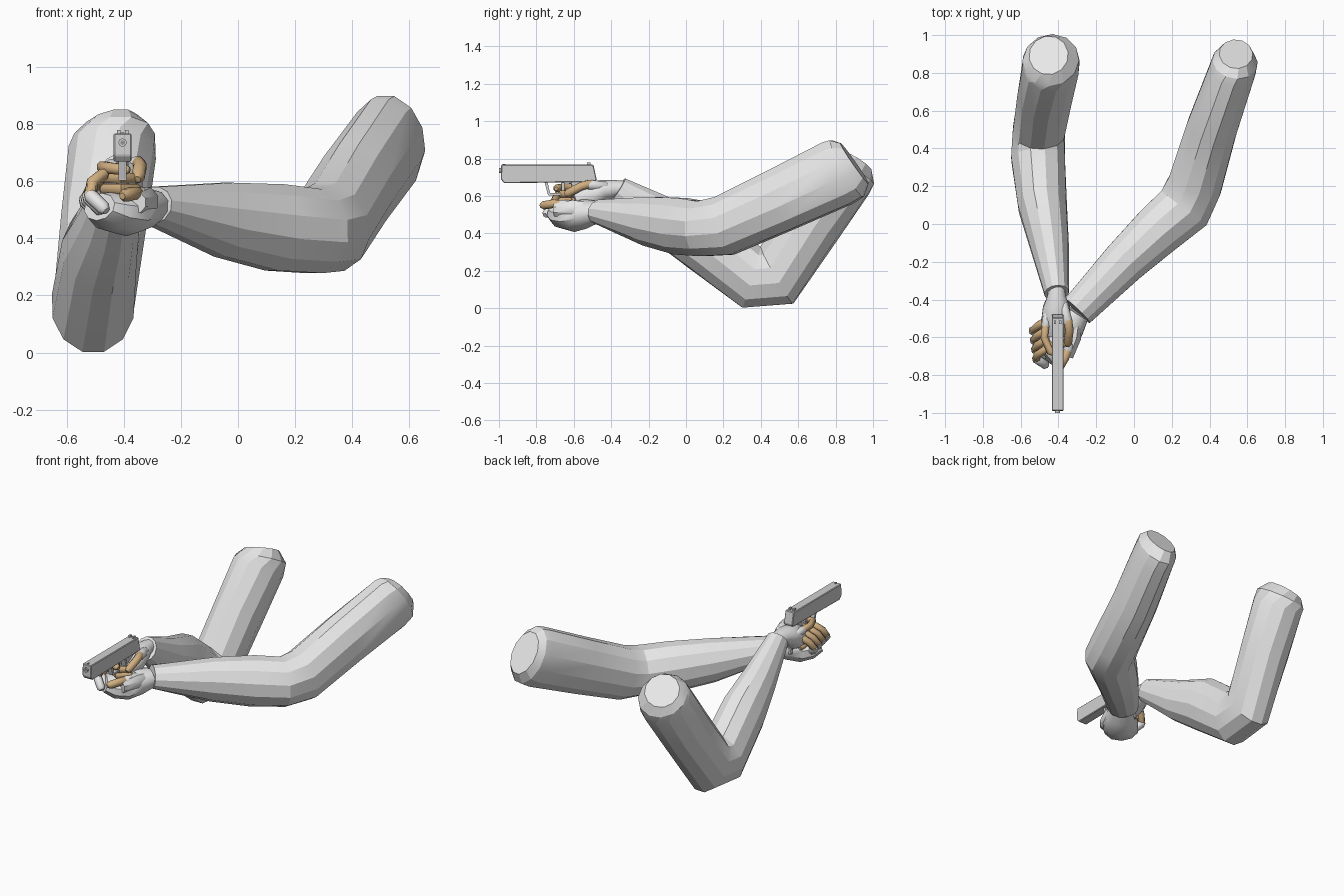
import bpy, bmesh, math
from mathutils import Vector

cube = bpy.data.objects.get("Cube")
if cube:
    bpy.data.objects.remove(cube, do_unlink=True)


def material(name, rgb):
    m = bpy.data.materials.new(name)
    m.use_nodes = True
    m.diffuse_color = (*rgb, 1)
    m.node_tree.nodes["Principled BSDF"].inputs["Base Color"].default_value = (*rgb, 1)
    return m


SLEEVE = material("pale grey", (0.8, 0.8, 0.8))
SKIN = material("tan skin", (0.64, 0.43, 0.22))
METAL = material("gun grey", (0.64, 0.64, 0.64))
DARK = material("dark grey", (0.3, 0.3, 0.3))


def finish(name, bm, mat, smooth=None):
    bmesh.ops.recalc_face_normals(bm, faces=bm.faces)
    mesh = bpy.data.meshes.new(name)
    bm.to_mesh(mesh)
    bm.free()
    mesh.materials.append(mat)
    obj = bpy.data.objects.new(name, mesh)
    bpy.context.collection.objects.link(obj)
    if smooth:
        bpy.ops.object.select_all(action="DESELECT")
        obj.select_set(True)
        bpy.context.view_layer.objects.active = obj
        bpy.ops.object.shade_smooth_by_angle(angle=math.radians(smooth))
    return obj


def loft(name, stations, mat, sides=12, smooth=None):
    """Skin rings (x, y, z, half width, half height) along a path."""
    bm = bmesh.new()
    pts = [Vector(s[:3]) for s in stations]
    rings = []
    for i, (p, s) in enumerate(zip(pts, stations)):
        t = Vector()
        if i > 0:
            t += (p - pts[i - 1]).normalized()
        if i < len(pts) - 1:
            t += (pts[i + 1] - p).normalized()
        t.normalize()
        side = t.cross(Vector((0, 0, 1))).normalized()
        up = side.cross(t)
        ring = []
        for k in range(sides):
            a = math.tau * (k + 0.5) / sides
            ring.append(bm.verts.new(p + side * s[3] * math.cos(a) + up * s[4] * math.sin(a)))
        rings.append(ring)
    for a, b in zip(rings, rings[1:]):
        for k in range(sides):
            j = (k + 1) % sides
            bm.faces.new((a[k], a[j], b[j], b[k]))
    bm.faces.new(rings[0])
    bm.faces.new(rings[-1])
    return finish(name, bm, mat, smooth)


def finger(name, points, r, mat=SKIN):
    """Finger with rounded ends through a few knuckle points."""
    p = [Vector(q) for q in points]
    d0, d1 = (p[0] - p[1]).normalized(), (p[-1] - p[-2]).normalized()
    st = [(*(p[0] + d0 * r * 0.6), r * 0.6, r * 0.6)]
    st += [(*q, r, r) for q in p]
    st += [(*(p[-1] + d1 * r * 0.8), r * 0.5, r * 0.5)]
    return loft(name, st, mat, 8, 50)


def plate(name, profile, x, half, mat, bevel=0):
    """Extrude a (y, z) side profile across x."""
    bm = bmesh.new()
    f = bm.faces.new([bm.verts.new((x - half, y, z)) for y, z in profile])
    out = bmesh.ops.extrude_face_region(bm, geom=[f])
    bmesh.ops.translate(bm, vec=(2 * half, 0, 0),
                        verts=[v for v in out["geom"] if isinstance(v, bmesh.types.BMVert)])
    obj = finish(name, bm, mat)
    if bevel:
        mod = obj.modifiers.new("edge", "BEVEL")
        mod.width, mod.segments = bevel, 1
    return obj


def box(name, x, y0, y1, z0, z1, half, mat):
    return plate(name, [(y0, z0), (y1, z0), (y1, z1), (y0, z1)], x, half, mat)


# Sleeved arms, wrist to shoulder
loft("left_arm", [
    (-0.30, -0.46, 0.515, 0.095, 0.068), (-0.05, -0.2, 0.465, 0.122, 0.135),
    (0.13, -0.03, 0.438, 0.142, 0.157), (0.265, 0.085, 0.425, 0.155, 0.152),
    (0.322, 0.205, 0.44, 0.148, 0.165), (0.41, 0.5, 0.575, 0.138, 0.175),
    (0.52, 0.81, 0.722, 0.127, 0.187), (0.535, 0.86, 0.747, 0.122, 0.18),
    (0.54, 0.9, 0.775, 0.09, 0.135)], SLEEVE, 12, 22)
loft("right_arm", [
    (-0.41, -0.365, 0.632, 0.066, 0.075), (-0.45, -0.1, 0.46, 0.107, 0.13),
    (-0.485, 0.1, 0.355, 0.133, 0.168), (-0.508, 0.35, 0.165, 0.147, 0.175),
    (-0.505, 0.485, 0.175, 0.142, 0.18), (-0.47, 0.68, 0.46, 0.15, 0.163),
    (-0.44, 0.84, 0.70, 0.155, 0.168), (-0.44, 0.868, 0.745, 0.15, 0.16),
    (-0.452, 0.893, 0.79, 0.105, 0.12)], SLEEVE, 12, 22)

# Gloved palms
loft("right_glove", [
    (-0.41, -0.32, 0.635, 0.043, 0.045), (-0.41, -0.38, 0.638, 0.05, 0.047),
    (-0.41, -0.44, 0.63, 0.075, 0.057), (-0.412, -0.51, 0.60, 0.082, 0.078),
    (-0.42, -0.58, 0.575, 0.065, 0.065)], SLEEVE, 10, 40)
loft("left_glove", [
    (-0.30, -0.47, 0.515, 0.07, 0.058), (-0.345, -0.54, 0.505, 0.09, 0.08),
    (-0.395, -0.60, 0.487, 0.113, 0.08), (-0.445, -0.65, 0.493, 0.107, 0.07),
    (-0.485, -0.69, 0.51, 0.075, 0.05)], SLEEVE, 10, 40)
loft("left_glove_heel", [
    (-0.305, -0.52, 0.53, 0.03, 0.038), (-0.32, -0.60, 0.53, 0.044, 0.052),
    (-0.355, -0.70, 0.525, 0.036, 0.038)], SLEEVE, 8, 40)

# Supporting hand fingers wrapped round the outside, with gloved roots
for i in range(4):
    y, z = -0.725 + 0.05 * i, 0.505 - 0.006 * i
    root = (-0.47 - 0.006 * i, y - 0.02, z)
    bend = (-0.517 - 0.006 * i, y + 0.01, z + 0.045)
    finger(f"left_finger_root_{i + 1}", [root, bend], 0.025, SLEEVE)
    finger(f"left_finger_{i + 1}",
           [bend, (-0.51, y + 0.035, z + 0.09), (-0.47, y + 0.06, z + 0.12)], 0.022)
finger("left_thumb_root", [(-0.33, -0.58, 0.55), (-0.35, -0.67, 0.553)], 0.028, SLEEVE)
finger("left_thumb", [(-0.348, -0.66, 0.556), (-0.365, -0.71, 0.558), (-0.395, -0.76, 0.55)], 0.024)

# Gripping hand fingers round the handle
for i in range(3):
    z = 0.61 - 0.038 * i
    finger(f"right_finger_{i + 1}",
           [(-0.46, -0.53, z), (-0.465, -0.62, z), (-0.41, -0.665, z), (-0.355, -0.62, z)], 0.02)
finger("right_index_root", [(-0.455, -0.47, 0.635), (-0.467, -0.54, 0.643)], 0.026, SLEEVE)
finger("right_index", [(-0.467, -0.53, 0.645), (-0.475, -0.60, 0.65),
                       (-0.445, -0.675, 0.645), (-0.395, -0.69, 0.64)], 0.021)
finger("right_thumb_root", [(-0.375, -0.43, 0.65), (-0.35, -0.52, 0.66)], 0.028, SLEEVE)
finger("right_thumb", [(-0.35, -0.51, 0.665), (-0.342, -0.56, 0.652), (-0.35, -0.63, 0.615)], 0.024)

# Pistol
GX = -0.404
plate("slide", [(-0.99, 0.69), (-0.972, 0.668), (-0.485, 0.675), (-0.478, 0.69),
                (-0.495, 0.767), (-0.988, 0.767)], GX, 0.031, METAL, 0.004)
plate("grip", [(-0.62, 0.68), (-0.5, 0.68), (-0.47, 0.665), (-0.5, 0.64),
               (-0.48, 0.49), (-0.575, 0.49)], GX, 0.021, METAL, 0.005)
plate("trigger_guard_front", [(-0.758, 0.68), (-0.738, 0.605), (-0.725, 0.61), (-0.742, 0.68)],
      GX, 0.014, METAL)
box("trigger_guard_bottom", GX, -0.735, -0.60, 0.603, 0.615, 0.014, METAL)
box("trigger", GX, -0.665, -0.65, 0.62, 0.68, 0.006, METAL)
box("front_sight", GX, -0.98, -0.965, 0.765, 0.772, 0.004, METAL)
for side, s in (("left", 1), ("right", -1)):
    box(side + "_rear_sight", GX + s * 0.014, -0.53, -0.51, 0.765, 0.779, 0.006, METAL)


def barrel(name, r, y0, y1, mat):
    loft(name, [(GX, y0, 0.735, r, r), (GX, y1, 0.735, r, r)], mat, 12, 40)


barrel("muzzle", 0.014, -1.0, -0.97, METAL)
barrel("bore", 0.008, -1.001, -0.99, DARK)
